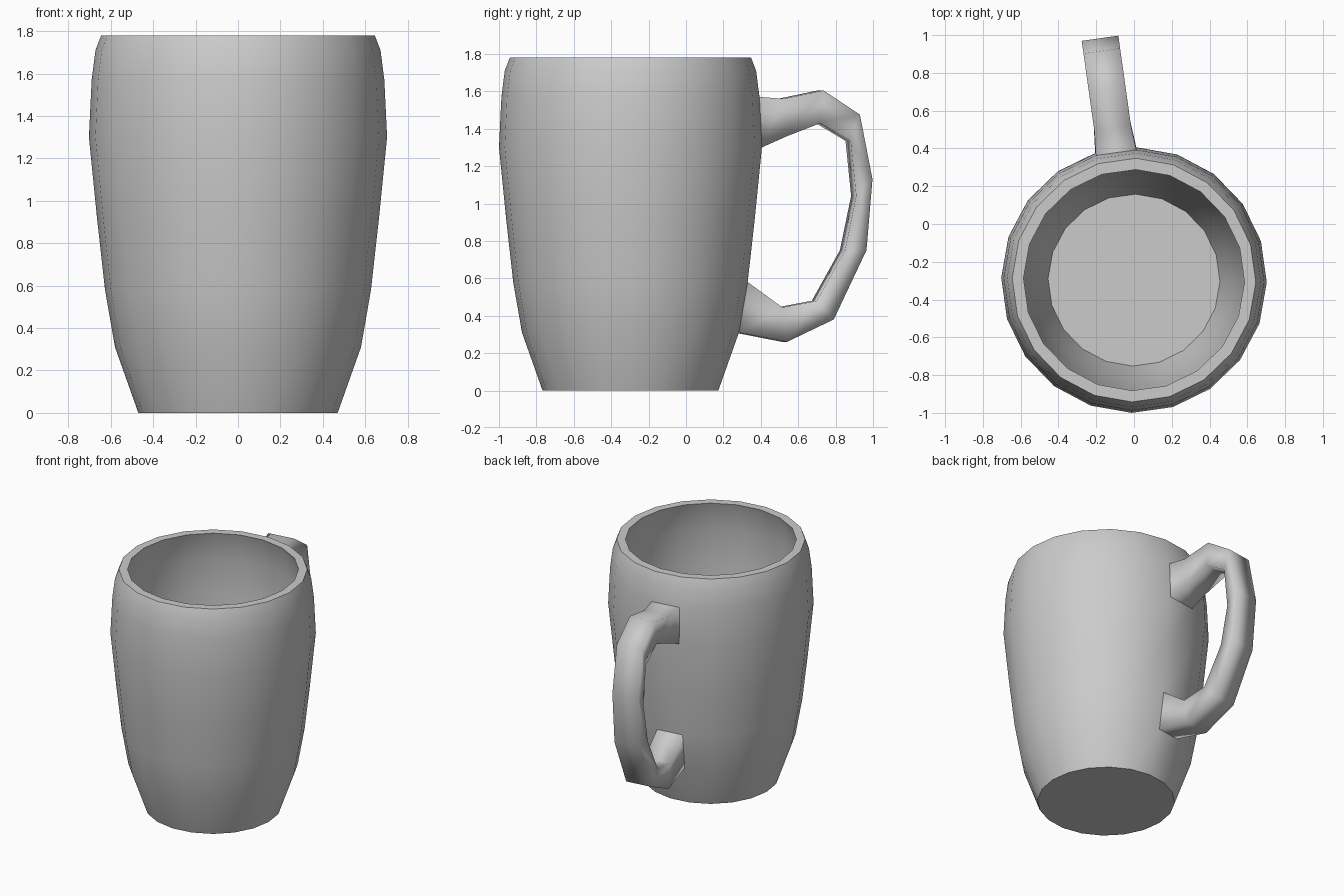
import bpy, bmesh
from math import sin, cos, radians

if "Cube" in bpy.data.objects:
    bpy.data.objects.remove(bpy.data.objects["Cube"])

SIDES = 20
STEP = 360 / SIDES
TURN = -1.0          # slight turn of the ring, degrees
CY = -0.297          # cup axis in y

bm = bmesh.new()

# Cup: outer profile, rim, inner wall down to the floor (radius, z)
profile = [(0.47, 0), (0.58, 0.31), (0.627, 0.58), (0.665, 0.92), (0.703, 1.30),
           (0.69, 1.57), (0.672, 1.71), (0.645, 1.78),
           (0.585, 1.78), (0.61, 1.70), (0.63, 1.56), (0.642, 1.30),
           (0.605, 0.92), (0.565, 0.59), (0.523, 0.33), (0.455, 0.09)]
rings = []
for r, z in profile:
    angles = [radians(i * STEP + TURN) for i in range(SIDES)]
    rings.append([bm.verts.new((r * cos(a), CY + r * sin(a), z)) for a in angles])


def bridge(a, b, skip=None):
    n = len(a)
    for i in range(n):
        if i != skip:
            j = (i + 1) % n
            bm.faces.new((a[i], a[j], b[j], b[i]))


# The handle grows out of two wall panels, which stay open
HOLE = 5
for k in range(len(rings) - 1):
    bridge(rings[k], rings[k + 1], HOLE if k in (1, 4) else None)
bm.faces.new(rings[0][::-1])
bm.faces.new(rings[-1])

# Handle: four-cornered sections, outer (y, z) and inner (y, z)
sections = [((0.52, 1.56), (0.54, 1.36)), ((0.735, 1.605), (0.72, 1.43)),
            ((0.93, 1.475), (0.88, 1.335)), ((0.997, 1.13), (0.91, 1.04)),
            ((0.965, 0.75), (0.85, 0.75)), ((0.79, 0.38), (0.70, 0.48)),
            ((0.54, 0.26), (0.515, 0.445))]
t = radians((HOLE + 0.5) * STEP + TURN)
nx, ny = cos(t), sin(t)
HALF = 0.098


def handle_vert(y, z, side):
    s = (y - CY + HALF * nx) / ny
    return bm.verts.new((s * nx + side * HALF * ny,
                         CY + s * ny - side * HALF * nx, z))


def panel(outer, inner):
    return [rings[outer][HOLE], rings[outer][HOLE + 1],
            rings[inner][HOLE + 1], rings[inner][HOLE]]


loops = [panel(5, 4)]
for (yo, zo), (yi, zi) in sections:
    loops.append([handle_vert(yo, zo, 1), handle_vert(yo, zo, -1),
                  handle_vert(yi, zi, -1), handle_vert(yi, zi, 1)])
loops.append(panel(1, 2))
for a, b in zip(loops, loops[1:]):
    bridge(a, b)

# Smooth shading with crisp base, rim, floor and handle roots
bmesh.ops.recalc_face_normals(bm, faces=bm.faces)
for f in bm.faces:
    f.smooth = True
for loop in [rings[0], rings[7], rings[8], rings[-1], loops[0], loops[-1]]:
    for a, b in zip(loop, loop[1:] + loop[:1]):
        bm.edges.get((a, b)).smooth = False

mesh = bpy.data.meshes.new("mug")
bm.to_mesh(mesh)
bm.free()
bpy.context.collection.objects.link(bpy.data.objects.new("mug", mesh))
